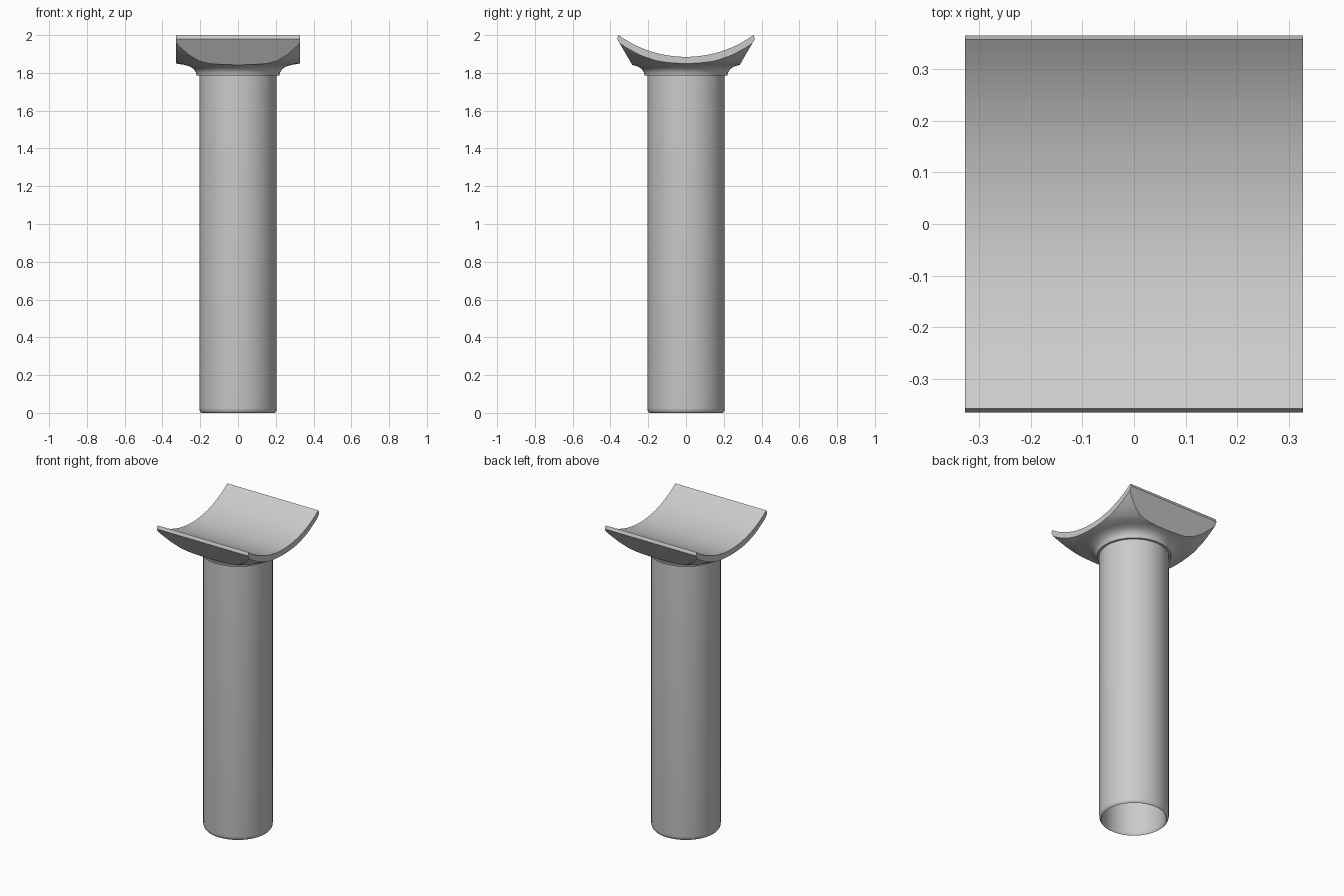
import bpy, bmesh
from math import pi, sin, cos, radians
from mathutils import Matrix, Vector

if "Cube" in bpy.data.objects:
    bpy.data.objects.remove(bpy.data.objects["Cube"])

# Single grey material
grey = bpy.data.materials.new("plain grey")
grey.use_nodes = True
colour = (0.6, 0.6, 0.6, 1)
grey.diffuse_color = colour
grey.node_tree.nodes["Principled BSDF"].inputs["Base Color"].default_value = colour


def finish(name, bm):
    bmesh.ops.recalc_face_normals(bm, faces=bm.faces)
    mesh = bpy.data.meshes.new(name)
    bm.to_mesh(mesh)
    bm.free()
    mesh.materials.append(grey)
    obj = bpy.data.objects.new(name, mesh)
    bpy.context.collection.objects.link(obj)
    return obj


def lathe(name, profile, steps, closed=False):
    """Spin a list of (radius, height) points about the z axis."""
    bm = bmesh.new()
    verts = [bm.verts.new((r, 0, z)) for r, z in profile]
    edges = [bm.edges.new(pair) for pair in zip(verts, verts[1:])]
    if closed:
        edges.append(bm.edges.new((verts[-1], verts[0])))
    bmesh.ops.spin(bm, geom=verts + edges, cent=(0, 0, 0), axis=(0, 0, 1),
                   angle=2 * pi, steps=steps, use_duplicate=False)
    bmesh.ops.remove_doubles(bm, verts=bm.verts, dist=0.0001)
    return finish(name, bm)


def select_only(obj):
    bpy.ops.object.select_all(action="DESELECT")
    obj.select_set(True)
    bpy.context.view_layer.objects.active = obj


def smooth(obj, degrees):
    select_only(obj)
    bpy.ops.object.shade_smooth_by_angle(angle=radians(degrees))


# Hollow post with a rounded foot
post = lathe("post", [(0.185, 1.79), (0.185, 0.02), (0.188, 0.006), (0.193, 0),
                      (0.198, 0.004), (0.203, 0.012), (0.205, 0.025),
                      (0.205, 1.79)], 40, closed=True)
smooth(post, 50)

# Saddle block: curved seat on top, sloping ends, extruded across x
seat_radius, half_width, seat_low = 0.611, 0.327, 1.885
sweep = 0.624
arc = []
for i in range(33):
    a = -sweep + 2 * sweep * i / 32
    arc.append((seat_radius * sin(a), seat_low + seat_radius * (1 - cos(a))))
outline = arc + [(0.365, 1.98), (0.245, 1.775), (-0.245, 1.775), (-0.365, 1.98)]
bm = bmesh.new()
face = bm.faces.new([bm.verts.new((-half_width, y, z)) for y, z in outline])
side = bmesh.ops.extrude_face_region(bm, geom=[face])
bmesh.ops.translate(bm, vec=(2 * half_width, 0, 0),
                    verts=[v for v in side["geom"] if isinstance(v, bmesh.types.BMVert)])
saddle = finish("saddle", bm)

# Flared underside, trimmed out of the block
flare = lathe("flare_cutter", [(0, 1.785), (0.219, 1.785), (0.223, 1.803), (0.234, 1.82),
                               (0.255, 1.834), (0.286, 1.843), (0.325, 1.849),
                               (0.36, 1.863), (0.41, 1.896), (0.46, 1.938),
                               (0.51, 1.985), (0.55, 2.05), (0, 2.05)], 64)
flare.hide_render = True
trim = saddle.modifiers.new("trim", "BOOLEAN")
trim.operation = "INTERSECT"
trim.solver = "EXACT"
trim.object = flare
select_only(saddle)
bpy.ops.object.modifier_apply(modifier=trim.name)
bpy.data.objects.remove(flare)
smooth(saddle, 28)
